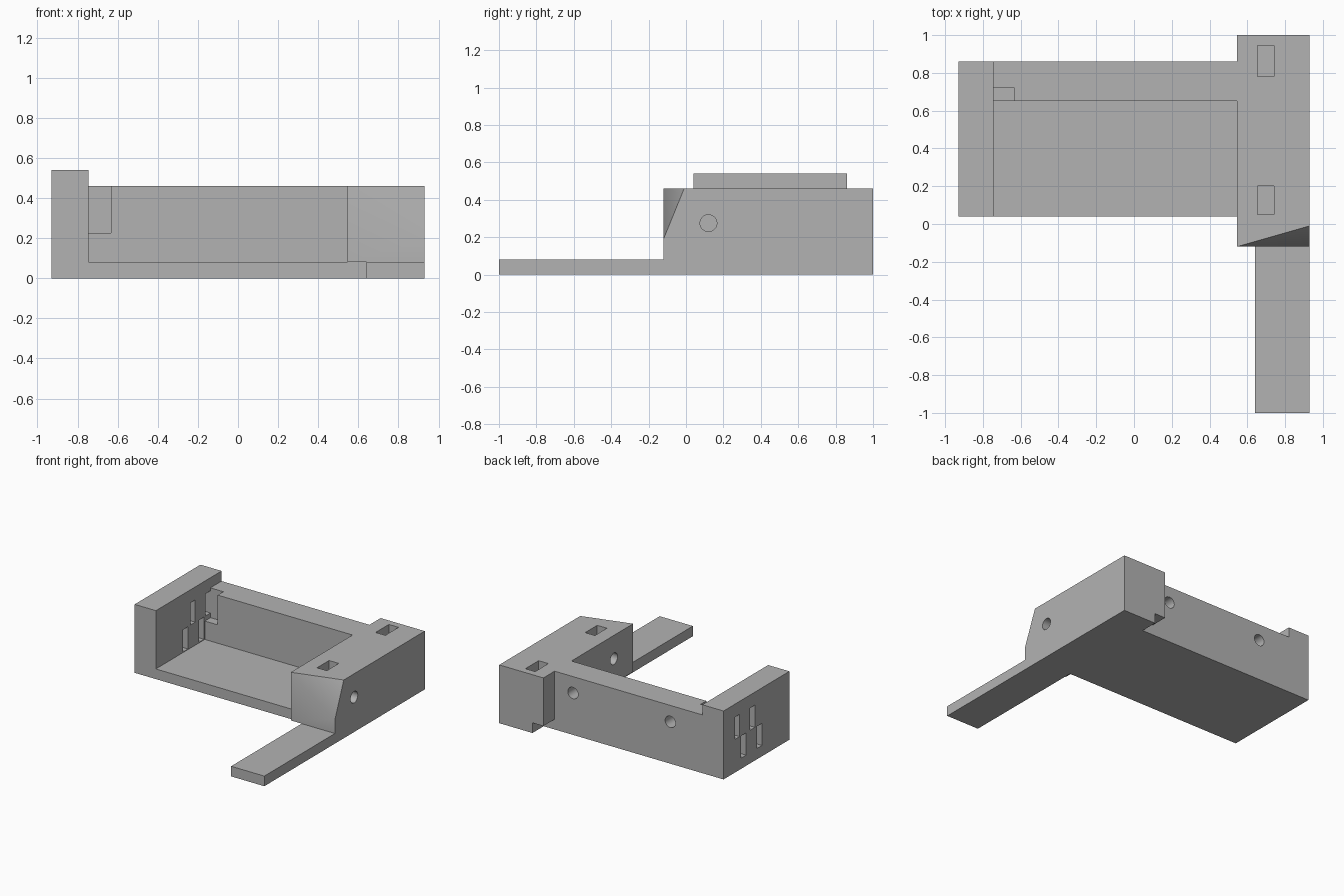
import bpy
import bmesh
import math
from mathutils import Vector

if "Cube" in bpy.data.objects:
    bpy.data.objects.remove(bpy.data.objects["Cube"], do_unlink=True)

grey = bpy.data.materials.new("mid grey")
grey.use_nodes = True
GREY = (0.45, 0.45, 0.45, 1)
grey.diffuse_color = GREY
grey.node_tree.nodes["Principled BSDF"].inputs["Base Color"].default_value = GREY


def make_object(name, bm):
    mesh = bpy.data.meshes.new(name)
    bmesh.ops.recalc_face_normals(bm, faces=bm.faces)
    bm.to_mesh(mesh)
    bm.free()
    mesh.materials.append(grey)
    obj = bpy.data.objects.new(name, mesh)
    bpy.context.collection.objects.link(obj)
    return obj


def box(name, x, y, z):
    """Box from (min, max) ranges on each axis."""
    bm = bmesh.new()
    bmesh.ops.create_cube(bm, size=1)
    for v in bm.verts:
        v.co = Vector(r[0] if c < 0 else r[1] for c, r in zip(v.co, (x, y, z)))
    return make_object(name, bm)


def drill(name, start, axis, length, radius):
    """Cylinder that starts at a point and runs along an axis."""
    bm = bmesh.new()
    bmesh.ops.create_cone(bm, cap_ends=True, segments=32, depth=length,
                          radius1=radius, radius2=radius)
    axis = Vector(axis)
    turn = axis.to_track_quat('Z', 'Y')
    for v in bm.verts:
        v.co = turn @ v.co + Vector(start) + axis * length / 2
    return make_object(name, bm)


def combine(target, parts, operation):
    """Apply a boolean with each part, then discard the part."""
    bpy.context.view_layer.objects.active = target
    for part in parts:
        part.hide_render = True
        mod = target.modifiers.new("cut", 'BOOLEAN')
        mod.operation = operation
        mod.solver = 'EXACT'
        mod.object = part
        bpy.ops.object.modifier_apply(modifier=mod.name)
        bpy.data.objects.remove(part, do_unlink=True)


# Main dimensions
LEFT, INNER, STEP, SHELF, RIGHT = -0.93, -0.745, 0.545, 0.64, 0.93
FRONT, WALL, BACK = 0.04, 0.65, 0.86
PLATE, TOP, HIGH = 0.08, 0.46, 0.54
NOSE = -0.12

# Solid parts: floor, walls, clamp block and mounting arm
body = box("bracket_body", (LEFT, SHELF + 0.1), (FRONT, BACK), (0, PLATE))
combine(body, [
    box("back_wall", (INNER - 0.1, SHELF), (WALL, BACK), (0, TOP)),
    box("end_wall", (LEFT, INNER), (FRONT, BACK), (0, HIGH)),
    box("clamp_block", (STEP, RIGHT), (NOSE, 1), (PLATE, TOP)),
    box("mounting_arm", (SHELF, RIGHT), (-1, 1), (0, PLATE)),
], 'UNION')

# Slanted corner removed from the front of the clamp block
bm = bmesh.new()
a, b, c = Vector((STEP, NOSE, TOP)), Vector((RIGHT, -0.01, TOP)), Vector((RIGHT, NOSE, 0.19))
corner = Vector((RIGHT, NOSE, TOP))
outer = corner + Vector((0.4, -0.4, 0.4))
# Enlarge the slanted triangle in its own plane so it clears the block
middle = (a + b + c) / 3
ring = [bm.verts.new(middle + (p - middle) * 1.8) for p in (a, b, c)]
tip = bm.verts.new(outer)
bm.faces.new(ring)
for i in range(3):
    bm.faces.new((ring[i], ring[(i + 1) % 3], tip))
cutters = [make_object("corner_cutter", bm)]

# Vertical holes: deep bolt recess, through holes and blind floor holes
cutters += [
    drill("bolt_recess", (0.79, 0.455, PLATE), (0, 0, 1), 0.5, 0.11),
    drill("bolt_hole", (0.79, 0.455, -0.1), (0, 0, 1), 0.4, 0.06),
    drill("arm_hole", (0.785, -0.8, -0.1), (0, 0, 1), 0.4, 0.056),
]
for x in (-0.58, 0.105):
    cutters.append(drill("floor_hole", (x, 0.455, 0.005), (0, 0, 1), 0.3, 0.057))

# Side holes with nut pockets above them
for y, low, high in ((0.12, 0.05, 0.2), (BACK, 0.78, 0.945)):
    cutters.append(drill("side_hole", (STEP - 0.02, y, 0.275), (1, 0, 0), 0.5, 0.045))
    cutters.append(box("nut_pocket", (0.655, 0.74), (low, high), (0.19, 0.6)))

# Blind holes in the back face
for x in (-0.465, 0.385):
    cutters.append(drill("back_hole", (x, BACK + 0.1, 0.33), (0, -1, 0), 0.22, 0.045))

# Corner notch and cable slots through the end wall
cutters.append(box("wall_notch", (INNER, -0.632), (WALL - 0.1, 0.72), (0.225, 0.6)))
for y, low in ((0.69, 0.262), (0.5, 0.262), (0.61, 0.085), (0.41, 0.085)):
    cutters.append(box("cable_slot", (LEFT - 0.1, INNER + 0.02),
                       (y - 0.03, y + 0.03), (low, low + 0.175)))

combine(body, cutters, 'DIFFERENCE')

# Smooth round holes, keep edges crisp
bpy.ops.object.select_all(action='DESELECT')
body.select_set(True)
bpy.context.view_layer.objects.active = body
bpy.ops.object.shade_smooth_by_angle(angle=math.radians(30))
